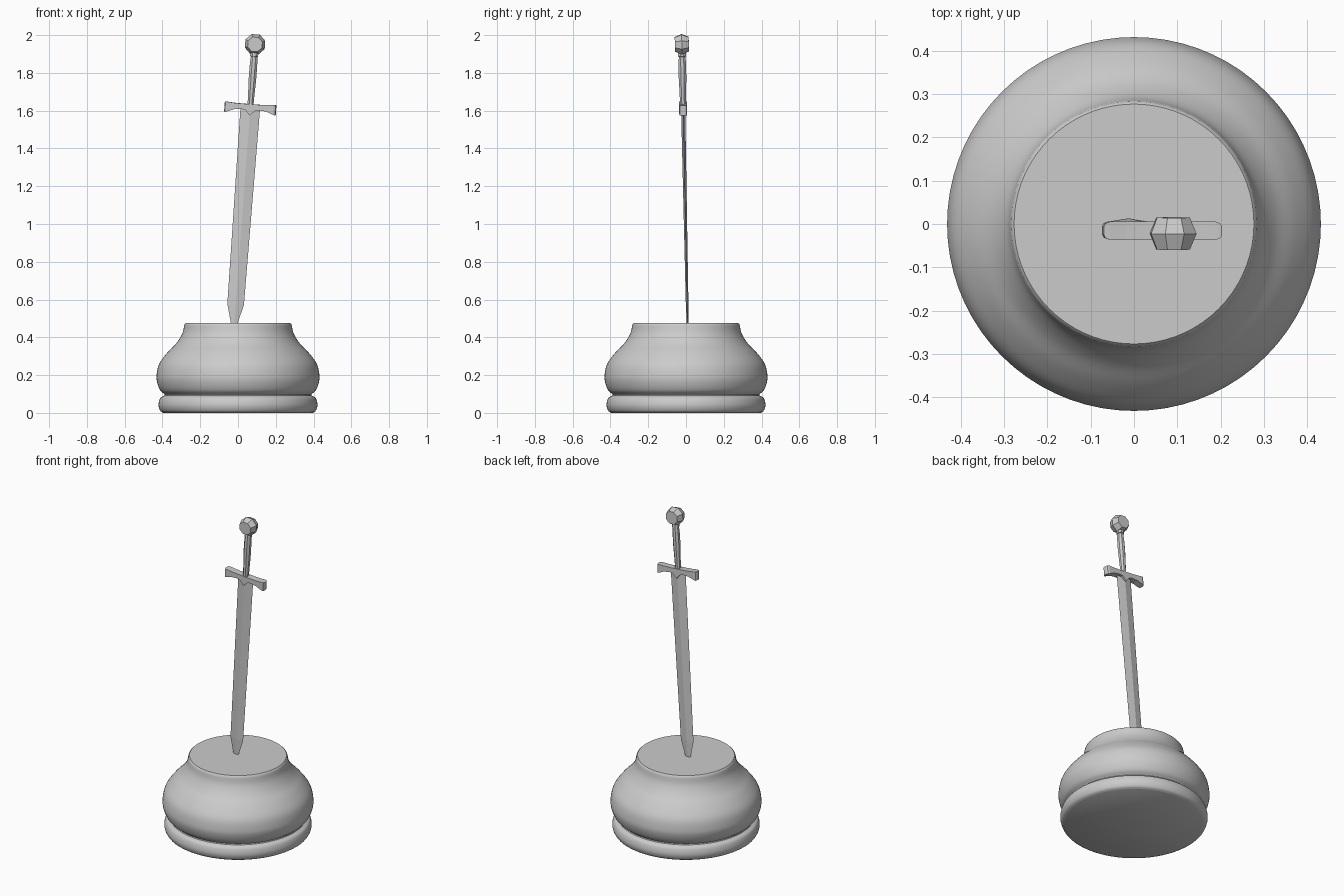
import bpy, bmesh, math
from mathutils import Matrix, Vector

if "Cube" in bpy.data.objects:
    bpy.data.objects.remove(bpy.data.objects["Cube"])


def loft(name, rings, matrix=None, smooth=None):
    """Skin a stack of equal-length rings and cap both ends."""
    bm = bmesh.new()
    vr = [[bm.verts.new(p) for p in ring] for ring in rings]
    n = len(vr[0])
    for a, b in zip(vr, vr[1:]):
        for i in range(n):
            j = (i + 1) % n
            bm.faces.new((a[i], a[j], b[j], b[i]))
    bm.faces.new(vr[0][::-1])
    bm.faces.new(vr[-1])
    bmesh.ops.recalc_face_normals(bm, faces=bm.faces)
    me = bpy.data.meshes.new(name)
    bm.to_mesh(me)
    bm.free()
    ob = bpy.data.objects.new(name, me)
    bpy.context.collection.objects.link(ob)
    if matrix:
        ob.matrix_world = matrix
    if smooth:
        bpy.ops.object.select_all(action='DESELECT')
        ob.select_set(True)
        bpy.context.view_layer.objects.active = ob
        bpy.ops.object.shade_smooth_by_angle(angle=math.radians(smooth))
    return ob


def ring(rx, ry, z, n, phase=0.0):
    return [(rx * math.cos(phase + 2 * math.pi * i / n),
             ry * math.sin(phase + 2 * math.pi * i / n), z) for i in range(n)]


def spline(pts, steps=5):
    """Catmull-Rom curve through the profile points."""
    p = [Vector(q) for q in pts]
    p = [2 * p[0] - p[1]] + p + [2 * p[-1] - p[-2]]
    out = []
    for a, b, c, d in zip(p, p[1:], p[2:], p[3:]):
        for k in range(steps):
            t = k / steps
            out.append(0.5 * (2 * b + (c - a) * t + (2 * a - 5 * b + 4 * c - d) * t * t
                              + (3 * b - a - 3 * c + d) * t ** 3))
    return out + [p[-2]]


# Pedestal: rounded foot ring, groove, bulging body, flat top
foot = spline([(0.395, 0), (0.412, 0.012), (0.421, 0.042), (0.412, 0.078), (0.39, 0.092)])
body = spline([(0.388, 0.098), (0.412, 0.12), (0.428, 0.16), (0.431, 0.2), (0.417, 0.26),
               (0.375, 0.318), (0.327, 0.368), (0.295, 0.42), (0.283, 0.47)])
profile = foot + body + [Vector((0.277, 0.476))]
loft("pedestal", [ring(r, r, z, 72) for r, z in profile], smooth=35)

# Sword frame: leaning axis starting where the blade enters the pedestal
lean = (Matrix.Translation((-0.02, 0.008, 0.475))
        @ Matrix.Rotation(0.0745, 4, 'Y') @ Matrix.Rotation(0.0203, 4, 'X'))

# Blade: diamond section, point buried in the pedestal
blade = [(0.002, 0.001, -0.06), (0.018, 0.004, 0), (0.044, 0.007, 0.1), (0.052, 0.011, 1.145)]
loft("blade", [ring(w, t, z, 4) for w, t, z in blade], lean)

# Crossguard: flared ends, thin arms, small centre point
half = [(0.137, 0.009, 1.114, 1.166), (0.133, 0.017, 1.112, 1.167), (0.122, 0.021, 1.116, 1.167),
        (0.085, 0.021, 1.13, 1.164), (0.045, 0.021, 1.134, 1.163), (0.026, 0.021, 1.13, 1.163),
        (0.014, 0.021, 1.118, 1.163)]
guard = [(-x, y, a, b) for x, y, a, b in half] + [(0, 0.021, 1.102, 1.163)] + half[::-1]
loft("crossguard", [[(x, -y, a), (x, y, a), (x, y, b), (x, -y, b)] for x, y, a, b in guard], lean)

# Grip: gently swelling octagonal handle with a collar under the pommel
grip = [(0.017, 1.15), (0.018, 1.2), (0.022, 1.31), (0.021, 1.39), (0.018, 1.415),
        (0.023, 1.417), (0.023, 1.432), (0.018, 1.445)]
loft("grip", [ring(r, r, z, 8, math.pi / 8) for r, z in grip], lean, smooth=30)

# Pommel: faceted octagonal disc, tapering to front and back
turn = lean @ Matrix.Translation((0, 0, 1.481)) @ Matrix.Rotation(math.pi / 2, 4, 'X')
loft("pommel", [ring(r, r, z, 8, math.pi / 8) for r, z in
                [(0.041, -0.037), (0.057, 0), (0.041, 0.037)]], turn)
